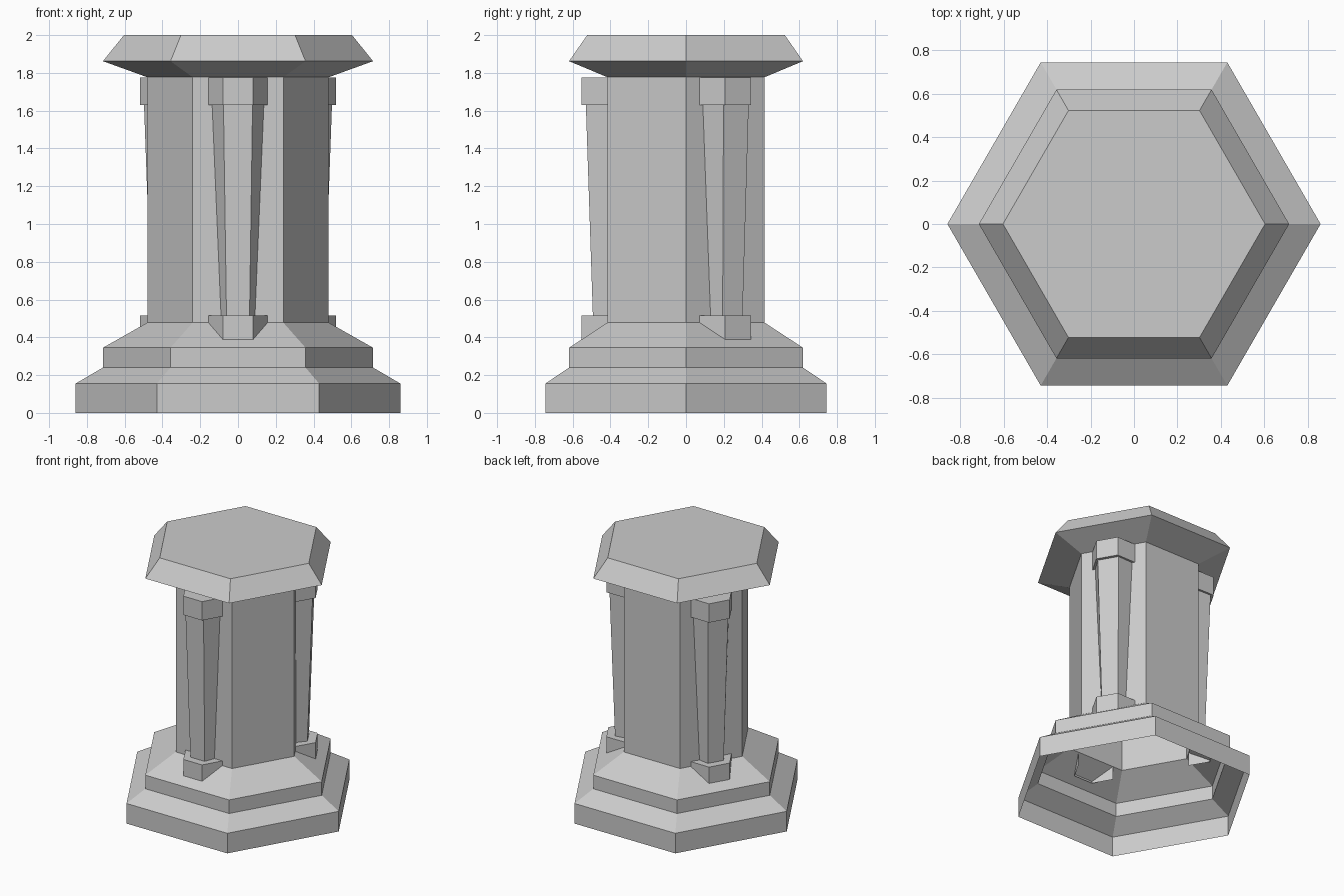
import bpy
import bmesh
from math import sin, cos, pi, sqrt
from mathutils import Matrix

cube = bpy.data.objects.get("Cube")
if cube:
    bpy.data.objects.remove(cube, do_unlink=True)

# Single stone colour
GREY = (0.6, 0.6, 0.6, 1)
stone = bpy.data.materials.new("grey_stone")
stone.use_nodes = True
stone.diffuse_color = GREY
stone.node_tree.nodes["Principled BSDF"].inputs["Base Color"].default_value = GREY


def loft(name, rings, cap_bottom=True, cap_top=True, skip_side=None, turn=0):
    """Bridge a stack of equal-length rings into a flat-faced object."""
    bm = bmesh.new()
    loops = [[bm.verts.new(p) for p in ring] for ring in rings]
    n = len(rings[0])
    for low, high in zip(loops, loops[1:]):
        for i in range(n):
            if i != skip_side:
                j = (i + 1) % n
                bm.faces.new((low[i], low[j], high[j], high[i]))
    if cap_bottom:
        bm.faces.new(loops[0][::-1])
    if cap_top:
        bm.faces.new(loops[-1])
    bm.transform(Matrix.Rotation(turn, 4, "Z"))
    mesh = bpy.data.meshes.new(name)
    bm.to_mesh(mesh)
    bm.free()
    mesh.materials.append(stone)
    obj = bpy.data.objects.new(name, mesh)
    bpy.context.collection.objects.link(obj)
    return obj


def hexagon(radius, z):
    return [(radius * cos(i * pi / 3), radius * sin(i * pi / 3), z) for i in range(6)]


# Hollow pedestal: stepped base, straight column, flared cap, open underneath
profile = [(0.86, 0), (0.86, 0.155), (0.715, 0.24), (0.715, 0.345),
           (0.48, 0.478), (0.48, 1.777), (0.715, 1.862), (0.604, 2)]
loft("pedestal", [hexagon(r, z) for r, z in profile], cap_bottom=False)

# Tapered half-hexagon pilasters on every second face
WALL = 0.48 * sqrt(3) / 2


def trapezoid(back, front, reach, z):
    return [(-back, -WALL, z), (-front, -reach, z), (front, -reach, z), (back, -WALL, z)]


for side, turn in (("front", 0), ("back_left", 2 * pi / 3), ("back_right", -2 * pi / 3)):
    loft(side + "_pilaster_shaft",
         [trapezoid(0.09, 0.061, 0.493, 0.515), trapezoid(0.137, 0.077, 0.53, 1.63)],
         False, False, 3, turn)
    loft(side + "_pilaster_capital",
         [trapezoid(0.157, 0.08, 0.552, z) for z in (1.63, 1.775)],
         True, True, 3, turn)
    loft(side + "_pilaster_foot",
         [trapezoid(0.157, 0.08, 0.552, z) for z in (0.375, 0.515)],
         False, True, 3, turn)
